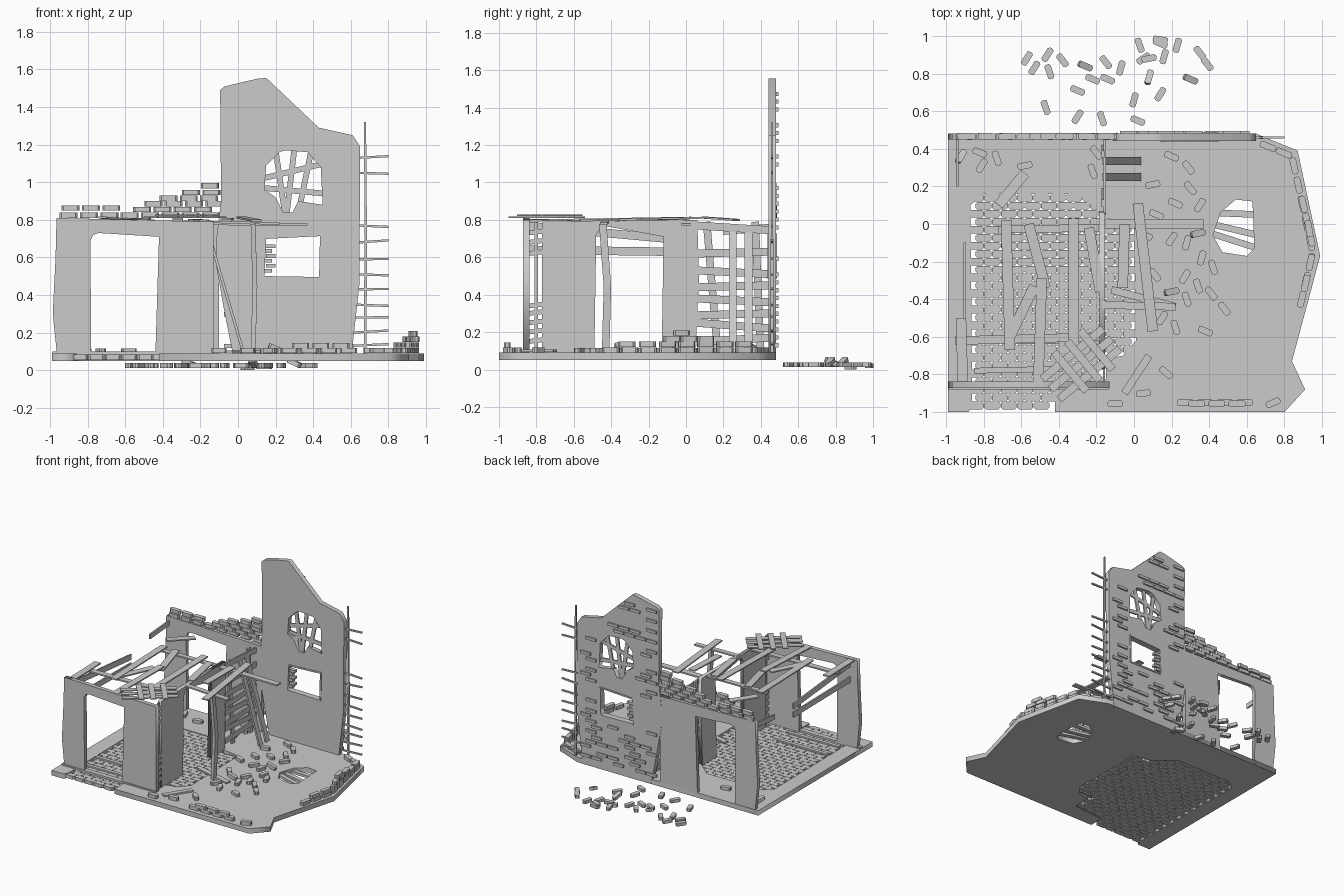
import bpy, bmesh, math, random
from mathutils import Vector, Matrix
random.seed(7)


def sheet(name, loops, loc, thick, rot=(0, 0, 0)):
    """Flat outline with optional holes, given thickness."""
    c = bpy.data.curves.new(name, 'CURVE')
    c.dimensions, c.fill_mode, c.extrude = '2D', 'BOTH', thick / 2
    for pts in loops:
        s = c.splines.new('POLY')
        s.points.add(len(pts) - 1)
        for p, q in zip(s.points, pts):
            p.co = (q[0], q[1], 0, 1)
        s.use_cyclic_u = True
    tmp = bpy.data.objects.new(name + "_tmp", c)
    bpy.context.collection.objects.link(tmp)
    dg = bpy.context.evaluated_depsgraph_get()
    me = bpy.data.meshes.new_from_object(tmp.evaluated_get(dg))
    bpy.data.objects.remove(tmp)
    o = bpy.data.objects.new(name, me)
    o.location, o.rotation_euler = loc, rot
    bpy.context.collection.objects.link(o)
    return o


FRONT = (math.pi / 2, 0, 0)
SIDE = (math.pi / 2, 0, math.pi / 2)


def blocks(name, mats, chamfer=0.0):
    """Many boxes in one object; each matrix maps a unit cube."""
    bm = bmesh.new()
    k = chamfer
    prof = [(-.5, -.5), (.5, -.5), (.5, .5), (-.5, .5)] if not k else [
        (-.5 + k, -.5), (.5 - k, -.5), (.5, -.25), (.5, .25),
        (.5 - k, .5), (-.5 + k, .5), (-.5, .25), (-.5, -.25)]
    for m in mats:
        lo = [bm.verts.new(m @ Vector((x, y, -.5))) for x, y in prof]
        hi = [bm.verts.new(m @ Vector((x, y, .5))) for x, y in prof]
        bm.faces.new(lo[::-1])
        bm.faces.new(hi)
        for i in range(len(lo)):
            j = (i + 1) % len(lo)
            bm.faces.new((lo[i], lo[j], hi[j], hi[i]))
    bmesh.ops.recalc_face_normals(bm, faces=bm.faces)
    me = bpy.data.meshes.new(name)
    bm.to_mesh(me)
    bm.free()
    o = bpy.data.objects.new(name, me)
    bpy.context.collection.objects.link(o)
    return o


def box(c, size, yaw=0.0, tilt=0.0):
    return (Matrix.Translation(c) @ Matrix.Rotation(yaw, 4, 'Z')
            @ Matrix.Rotation(tilt, 4, 'Y') @ Matrix.Diagonal((*size, 1)))


def plank(a, b, w=0.05, t=0.012, n=(0, 0, 1)):
    """Board from a to b, flat side facing n."""
    a, b = Vector(a), Vector(b)
    x = (b - a).normalized()
    y = Vector(n).cross(x).normalized()
    r = Matrix((x, y, x.cross(y))).transposed().to_4x4()
    return Matrix.Translation((a + b) / 2) @ r @ Matrix.Diagonal(((b - a).length, w, t, 1))


# Broken floor slab, with a bay for the paving and a hole with joists
sheet("floor_slab", [
    [(-.99, -1), (-.88, -1), (-.86, -.96), (-.87, .1), (-.8, .16), (-.3, .16), (-.15, .03),
     (0, 0), (.01, -.62), (-.06, -.7), (-.15, -.72), (-.15, -.86), (-.42, -.88), (-.42, -1),
     (.8, -1), (.91, -.88), (.84, -.73), (.99, -.17), (.87, .39), (.65, .48), (-.99, .48)],
    [(.42, -.06), (.46, .06), (.54, .13), (.63, .12), (.64, -.13), (.6, -.17), (.47, -.15)],
], (0, 0, .07), .04)
blocks("floor_hole_joists", [plank((.41, y0, .065), (.66, y1, .065), .035, .02)
       for y0, y1 in ((.06, .05), (0, -.06), (-.05, -.13))])
blocks("front_sill", [box((-.56, -.86, .085), (.85, .04, .03))])

# Paving bricks
pave = []
for r in range(27):
    y = -.965 + r * .0425
    for i in range(12):
        x = -.84 + i * .087 + (r % 2) * .04
        if x < -.16 or (x < -.0 and -.7 < y < -.02):
            if not (y < -.89 and x > -.45):
                pave.append(box((x, y, .07), (.085, .041, .028)))
blocks("paving_bricks", pave, .12)

# Low front and back walls, each with a doorway
low = [(-.96, .06), (-.985, .3), (-.97, .6), (-.965, .81), (-.13, .79), (-.13, .06), (-.44, .06),
       (-.42, .71), (-.74, .73), (-.77, .72), (-.785, .69), (-.78, .06)]
sheet("front_wall", [low], (0, -.855, 0), .035, FRONT)
back = [(-.1, z) if x == -.13 else (x, z) for x, z in low]
sheet("low_back_wall", [back], (0, .465, 0), .03, FRONT)

# Tall back wall with shell hole and window
sheet("tall_back_wall", [
    [(-.02, .05), (-.07, .3), (-.115, .55), (-.115, .7), (-.09, .9), (-.095, 1.49), (-.07, 1.51),
     (.1, 1.55), (.15, 1.555), (.43, 1.29), (.61, 1.25), (.65, 1.19), (.645, .45), (.6, .05)],
    [(.15, 1.09), (.22, 1.16), (.25, 1.17), (.37, 1.16), (.44, 1.08), (.45, .88), (.32, .9), (.29, .84),
     (.24, .84), (.2, .92), (.14, .96)],
    [(.14, .5), (.15, .7), (.44, .72), (.43, .49)]], (0, .462, 0), .04, FRONT)
N = (0, 1, 0)
blocks("hole_laths", [plank(a, b, .03, .012, N) for a, b in (
    ((.2, .465, 1.17), (.25, .465, .83)), ((.3, .465, 1.18), (.26, .465, .84)),
    ((.39, .465, 1.17), (.33, .465, .88)),
    ((.13, .465, 1.02), (.46, .465, 1.1)), ((.13, .465, .97), (.46, .465, .94)))])
blocks("window_brick_ends", [box((.155 + .02 * (i % 2), .465, .53 + i * .026), (.05, .03, .02))
                             for i in range(6)])
blocks("window_frame", [plank(a, b, .012, .05, N) for a, b in (
    ((.14, .462, .495), (.44, .462, .49)), ((.15, .462, .705), (.445, .462, .72)),
    ((.437, .462, .49), (.442, .462, .72)))])

# Bare bricks showing on the back of the tall wall
relief = []
for r in range(33):
    z = .13 + r * .042
    for i in range(7):
        x = -.03 + i * .1 + (r % 2) * .05
        top = 1.5 if x < .15 else 1.5 - (x - .15) * .9
        inside = .1 < x < .49 and (.44 < z < .75 or .8 < z < 1.2)
        if x < .6 and z < top and not inside and random.random() < .42:
            relief.append(box((x, .484, z), (.09, .022, .022)))
blocks("wall_relief_bricks", relief)

# Stepped courses left on the low back wall
rows = [(-.94, -.1), (-.92, -.62), (-.52, -.1), (-.54, -.1), (-.42, -.1), (-.4, -.16), (-.2, -.1)]
heights = [.827, .86, .86, .892, .923, .935, .97]
course = []
for r, (x0, x1, z) in enumerate([(-.95, -.1, .825), (-.94, -.62, .863), (-.56, -.1, .855),
                                 (-.5, -.1, .885), (-.42, -.1, .915), (-.3, -.1, .945), (-.2, -.1, .982)]):
    x = x0 + .05
    while x < x1:
        course.append(box((x, .466, z), (.095, .035, .028), random.uniform(-.05, .05)))
        x += .108
blocks("broken_wall_courses", course, .1)

# Bent pole with bare laths at the right end of the tall wall
blocks("end_pole", [plank((.675, .46, .06), (.68, .46, .7), .014, .014, N),
                    plank((.68, .46, .7), (.675, .46, 1.32), .012, .012, N)])
blocks("end_laths", [plank((.6 if z < .5 else .64, .46, z), (.8, .46, z + random.uniform(-.008, .012)), .012, .012)
                     for z in (1.13, 1.05, .77, .68, .59, .51, .43, .35, .28, .2, .13)])

# Inner wall beside the doorway
sheet("inner_wall", [[(-.77, .08), (-.77, .79), (.06, .8), (.07, .5), (.05, .08), (-.13, .08), (-.12, .71),
                      (-.45, .77), (-.48, .72), (-.49, .08)]], (-.17, 0, 0), .03, SIDE)
M = (1, 0, 0)
gap = [plank((-.16, -.84, z), (-.16, -.76, z + .01), .025, .012, M) for z in
       (.15, .2, .25, .3, .34, .62, .68, .73)]
gap.append(plank((-.16, -.8, .08), (-.16, -.8, .79), .02, .012, M))
blocks("corner_laths", gap)
blocks("inner_wall_laths", [plank((-.155, .05, z0), (-.155, .45, z1), .042, .012, M) for z0, z1 in (
    (.77, .745), (.62, .63), (.53, .51), (.44, .45), (.38, .36), (.29, .3), (.25, .22), (.15, .17))])
blocks("inner_wall_studs", [plank((-.165, a, .08), (-.165, b, .79), .04, .015, M) for a, b in
                            ((.17, .11), (.4, .37))])
blocks("leaning_boards", [plank((.03, y, .09), (-.16, y, .74), .042, .015, M) for y in (.335, .25)])

# Post at the doorway, with a slight bend
blocks("bent_post", [plank((.08, -.43, .08), (.09, -.42, .45), .04, .025, M),
                     plank((.09, -.42, .44), (.08, -.445, .78), .04, .025, M)])
# Boards left on the open side
blocks("left_side_boards", [plank((-.94, .2, .74), (-.94, .46, .76), .04, .012, M),
                            plank((-.9, -.87, .77), (-.9, -.1, .7), .045, .012, M),
                            plank((-.9, -.87, .64), (-.9, -.1, .63), .045, .012, M)])

# Fallen roof boards
Z = .8
roof = [((-.68, .02), (-.66, -.67)), ((-.56, 0), (-.47, -.34)), ((-.32, .03), (-.32, -.66)),
        ((-.24, -.02), (-.18, -.36)), ((-.05, 0), (-.06, -.34)), ((.02, .11), (.1, -.57)),
        ((-.92, -.5), (-.91, -.86)), ((-.49, -.29), (-.51, -.87)), ((-.72, .1), (-.58, .27)),
        ((-.53, -.33), (-.66, -.6))]
blocks("roof_boards", [plank((*a, Z + .006 * (i % 3)), (*b, Z - .004 * (i % 2)), .055, .01)
                       for i, (a, b) in enumerate(roof)])
blocks("roof_crossbeams", [plank((-.17, 0, .778), (.37, 0, .775), .05, .012),
                           plank((-.95, -.62, .785), (-.17, -.6, .785), .045, .012),
                           plank((-.72, -.03, .788), (-.17, -.02, .79), .04, .012),
                           plank((-.17, -.43, .79), (.22, -.44, .78), .04, .012)])
# Crossed lath panel lying over the front wall
c, u, v = Vector((-.28, -.73, .815)), Vector((.77, .64, 0)), Vector((-.64, .77, 0))
panel = [plank(c + v * d - u * .22, c + v * d + u * .2, .042, .008) for d in (-.08, -.01, .06)]
panel += [plank(c + u * d - v * .14 + Vector((0, 0, .009)), c + u * d + v * .13 + Vector((0, 0, .009)), .042, .008)
          for d in (-.08, .01, .1)]
blocks("lath_panel", panel)
blocks("floor_boards", [plank((-.05, -.9, .1), (.08, -.7, .1), .04, .012),
                        plank((-.85, -.62, .095), (-.4, -.62, .095), .03, .012),
                        plank((-.85, -.78, .095), (-.38, -.77, .095), .03, .012),
                        plank((-.12, -.35, .1), (.22, -.44, .1), .04, .012)])


# Brick rim round the broken right edge and along the front
def rim(path, z, skip=0.0):
    out = []
    for a, b in zip(path, path[1:]):
        a, b = Vector(a), Vector(b)
        n = max(1, round((b - a).length / .1))
        for i in range(n):
            if random.random() >= skip:
                p = a.lerp(b, (i + .5) / n)
                out.append(box((p.x, p.y, z), (.09, .035, .028), math.atan2(b.y - a.y, b.x - a.x)))
    return out


edge = [(.67, .43), (.84, .36), (.95, -.15), (.88, -.45)]
stack = rim(edge, .105) + rim([(.84, .36), (.95, -.15), (.9, -.37)], .135, .1)
stack += rim([(.89, .15), (.95, -.12)], .165) + rim([(.92, .03), (.94, -.08)], .195)
stack += rim([(.22, -.95), (.64, -.95)], .105) + rim([(.28, -.955), (.6, -.955)], .13, .5)
stack += [box((.74, -.95, .105), (.08, .035, .028), .4), box((-.1, -.955, .105), (.08, .035, .028)),
          box((.05, -.9, .105), (.08, .035, .028), .1), box((.17, -.79, .105), (.08, .035, .028), -.7)]
blocks("edge_bricks", stack, .1)


# Loose bricks on the floor and on the ground behind
def loose(spots, z):
    return [box((x, y, z + (.014 if i % 8 == 7 else 0)), (.08, .035, .025), random.choice((-.9, -.4, .2, 1, 1.3, 1.9)),
                .4 if i % 8 == 7 else 0) for i, (x, y) in enumerate(spots)]


blocks("floor_rubble", loose([
    (.1, .21), (.29, .3), (.2, .36), (.3, .19), (.22, .11), (.35, .1), (.12, .05), (.34, -.05), (.06, -.06),
    (.2, -.08), (.28, -.1), (.36, -.18), (.11, -.27), (.27, -.28), (.42, -.23), (.2, -.36), (.34, -.33),
    (.41, -.37), (.28, -.4), (.48, -.45), (.15, -.5), (.22, -.55), (.38, -.57), (-.92, .36), (-.82, .38),
    (-.81, .31), (-.73, .35), (-.58, .31), (-.2, .38), (-.22, .28)], .103), .1)
blocks("ground_rubble", loose([
    (-.57, .88), (-.46, .9), (-.53, .83), (-.45, .81), (-.38, .87), (-.47, .62), (-.3, .71), (-.26, .84),
    (-.22, .77), (-.15, .86), (-.14, .77), (-.07, .83), (-.3, .57), (-.17, .56), (.02, .55), (.08, .78),
    (.0, .66), (.14, .69), (.03, .95), (.08, .88), (.14, .96), (.16, .89), (.23, .95), (.3, .77),
    (.35, .91), (.39, .85)], .026), .1)
blocks("ground_rubble_ends", [box((.14, .98, .02), (.08, .035, .025), -.14), box((.05, .88, .0135), (.08, .035, .025), .6)], .1)
